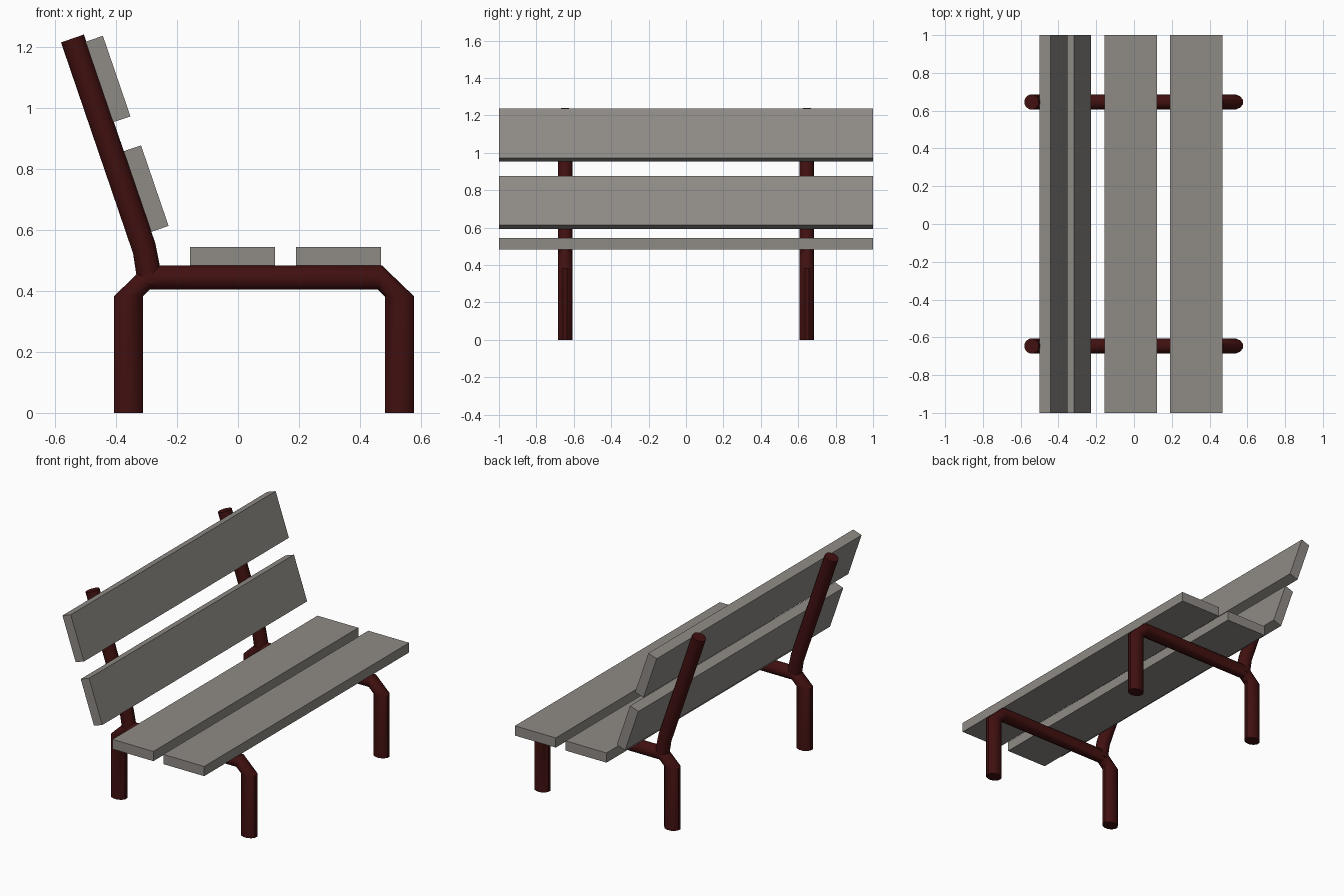
import bpy, bmesh, math
from mathutils import Vector

if "Cube" in bpy.data.objects:
    bpy.data.objects.remove(bpy.data.objects["Cube"])

SIDES = 12
TUBE_R = 0.039
FRAME_Y = 0.646
MID_X = 0.085  # the leg hoop is symmetric about this x


def material(name, rgb):
    m = bpy.data.materials.new(name)
    m.diffuse_color = (*rgb, 1)
    m.use_nodes = True
    m.node_tree.nodes["Principled BSDF"].inputs["Base Color"].default_value = m.diffuse_color
    return m


frame_mat = material("dark red metal", (0.052, 0.005, 0.005))
slat_mat = material("grey wood", (0.275, 0.257, 0.237))


def finish(name, bm, mat):
    bmesh.ops.recalc_face_normals(bm, faces=bm.faces)
    me = bpy.data.meshes.new(name)
    bm.to_mesh(me)
    bm.free()
    me.materials.append(mat)
    ob = bpy.data.objects.new(name, me)
    bpy.context.collection.objects.link(ob)
    return ob


def tube(name, rings, y):
    """Loft oval rings; each ring spans two (x, z) silhouette points."""
    bm = bmesh.new()
    loops = []
    for (ax, az), (bx, bz) in rings:
        a, b = Vector((ax, y, az)), Vector((bx, y, bz))
        c, h = (a + b) / 2, (a - b) / 2
        loop = []
        for i in range(SIDES):
            t = 2 * math.pi * (i + 0.5) / SIDES
            k = 1 / math.cos(math.pi / SIDES)  # flats touch the silhouette
            loop.append(bm.verts.new(c + h * k * math.cos(t) + Vector((0, TUBE_R * k * math.sin(t), 0))))
        loops.append(loop)
    for p, q in zip(loops, loops[1:]):
        for i in range(SIDES):
            j = (i + 1) % SIDES
            bm.faces.new((p[i], p[j], q[j], q[i]))
    bm.faces.new(loops[0])
    bm.faces.new(loops[-1])
    ob = finish(name, bm, frame_mat)
    bpy.ops.object.select_all(action='DESELECT')
    ob.select_set(True)
    bpy.context.view_layer.objects.active = ob
    bpy.ops.object.shade_smooth_by_angle(angle=math.radians(35))


def slat(name, x, z, length, tilt):
    """Board 2 units long, tilted about y."""
    bm = bmesh.new()
    bmesh.ops.create_cube(bm, size=1)
    bmesh.ops.scale(bm, verts=bm.verts, vec=(length, 2.0, 0.06))
    ob = finish(name, bm, slat_mat)
    ob.location = (x, 0, z)
    ob.rotation_euler = (0, tilt, 0)


# Leg hoop: front half, then its mirror image for the rear
front = [((0.577, 0), (0.481, 0)),
         ((0.577, 0.382), (0.481, 0.382)),
         ((0.472, 0.483), (0.459, 0.404))]
rear = [tuple((2 * MID_X - x, z) for x, z in ring) for ring in reversed(front)]

# Backrest post, starting inside the hoop
post = [((-0.328, 0.42), (-0.246, 0.43)),
        ((-0.344, 0.523), (-0.271, 0.556)),
        ((-0.580, 1.214), (-0.505, 1.240))]

for side, y in (("right", -FRAME_Y), ("left", FRAME_Y)):
    tube("leg_hoop_" + side, front + rear, y)
    tube("back_post_" + side, post, y)

# Seat and backrest boards
slat("seat_slat_rear", -0.0175, 0.513, 0.279, 0)
slat("seat_slat_front", 0.3295, 0.513, 0.279, 0)
lean = math.radians(90 - 18.9)
slat("back_slat_lower", -0.301, 0.735, 0.279, lean)
slat("back_slat_upper", -0.426, 1.094, 0.279, lean)
